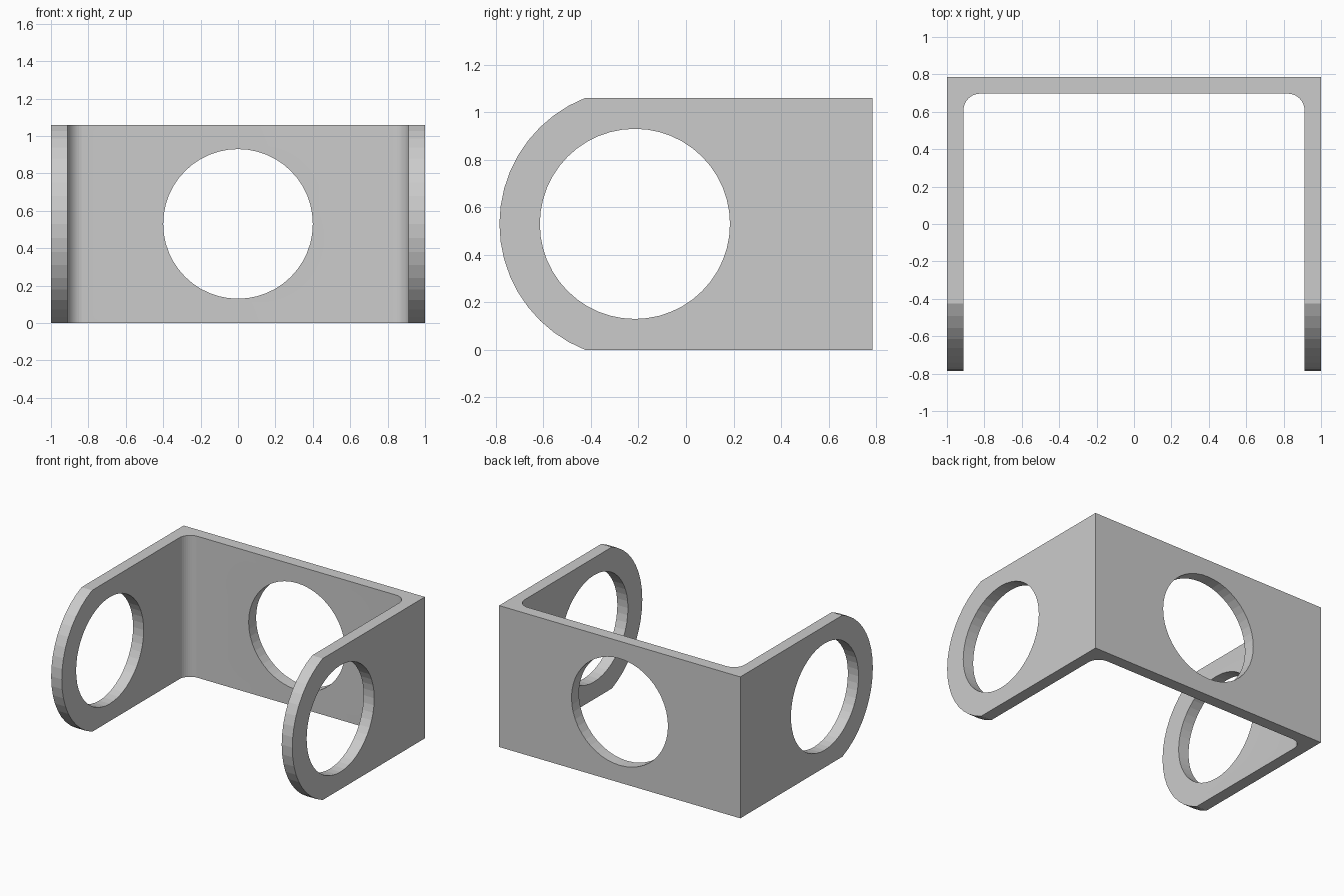
import bpy, bmesh
from math import sin, cos, pi, acos, radians
from mathutils import Vector

if "Cube" in bpy.data.objects:
    bpy.data.objects.remove(bpy.data.objects["Cube"])

W, D, H = 1.0, 0.785, 1.06      # half width, half depth, height
T = 0.088                       # sheet thickness
MID = H / 2                     # hole height
EAR_Y, EAR_R = -0.215, 0.57     # rounded ear centre and radius
HOLE_R = 0.4
FILLET = 0.09


def arc(cx, cy, r, a0, a1, n):
    return [(cx + r * cos(a0 + (a1 - a0) * i / n),
             cy + r * sin(a0 + (a1 - a0) * i / n)) for i in range(n + 1)]


def prism(name, points, direction):
    """Extrude a closed outline of 3D points along a direction."""
    bm = bmesh.new()
    face = bm.faces.new([bm.verts.new(p) for p in points])
    new = bmesh.ops.extrude_face_region(bm, geom=[face])["geom"]
    bmesh.ops.translate(bm, vec=Vector(direction),
                        verts=[v for v in new if isinstance(v, bmesh.types.BMVert)])
    bmesh.ops.recalc_face_normals(bm, faces=bm.faces)
    mesh = bpy.data.meshes.new(name)
    bm.to_mesh(mesh)
    bm.free()
    obj = bpy.data.objects.new(name, mesh)
    bpy.context.collection.objects.link(obj)
    return obj


# bracket body: side outline with a rounded front, extruded across the width
half = acos((EAR_R ** 2 - MID ** 2) ** 0.5 / EAR_R)
side = arc(EAR_Y, MID, EAR_R, pi - half, pi + half, 18) + [(D, 0), (D, H)]
bracket = prism("bracket", [(-W, y, z) for y, z in side], (2 * W, 0, 0))

# inner space with filleted rear corners
ix, iy = W - T, D - T
inner = ([(-ix, -2), (ix, -2)]
         + arc(ix - FILLET, iy - FILLET, FILLET, 0, pi / 2, 10)
         + arc(-ix + FILLET, iy - FILLET, FILLET, pi / 2, pi, 10))
# round holes through both ears and through the back plate
ring = arc(0, 0, HOLE_R, 0, 2 * pi, 48)[:-1]
cutters = [
    prism("inner_cutter", [(x, y, -1) for x, y in inner], (0, 0, 3)),
    prism("ear_hole_cutter", [(-1.5, EAR_Y + a, MID + b) for a, b in ring], (3, 0, 0)),
    prism("back_hole_cutter", [(a, 0.5, MID + b) for a, b in ring], (0, 0.6, 0)),
]

bpy.context.view_layer.objects.active = bracket
bracket.select_set(True)
for cutter in cutters:
    cutter.hide_render = True
    mod = bracket.modifiers.new(cutter.name, "BOOLEAN")
    mod.operation, mod.solver, mod.object = "DIFFERENCE", "EXACT", cutter
    bpy.ops.object.modifier_apply(modifier=mod.name)
    bpy.data.objects.remove(cutter)

# smooth only the fine fillets; the coarser rims stay sharp between facets
bpy.ops.object.shade_smooth_by_angle(angle=radians(5))
